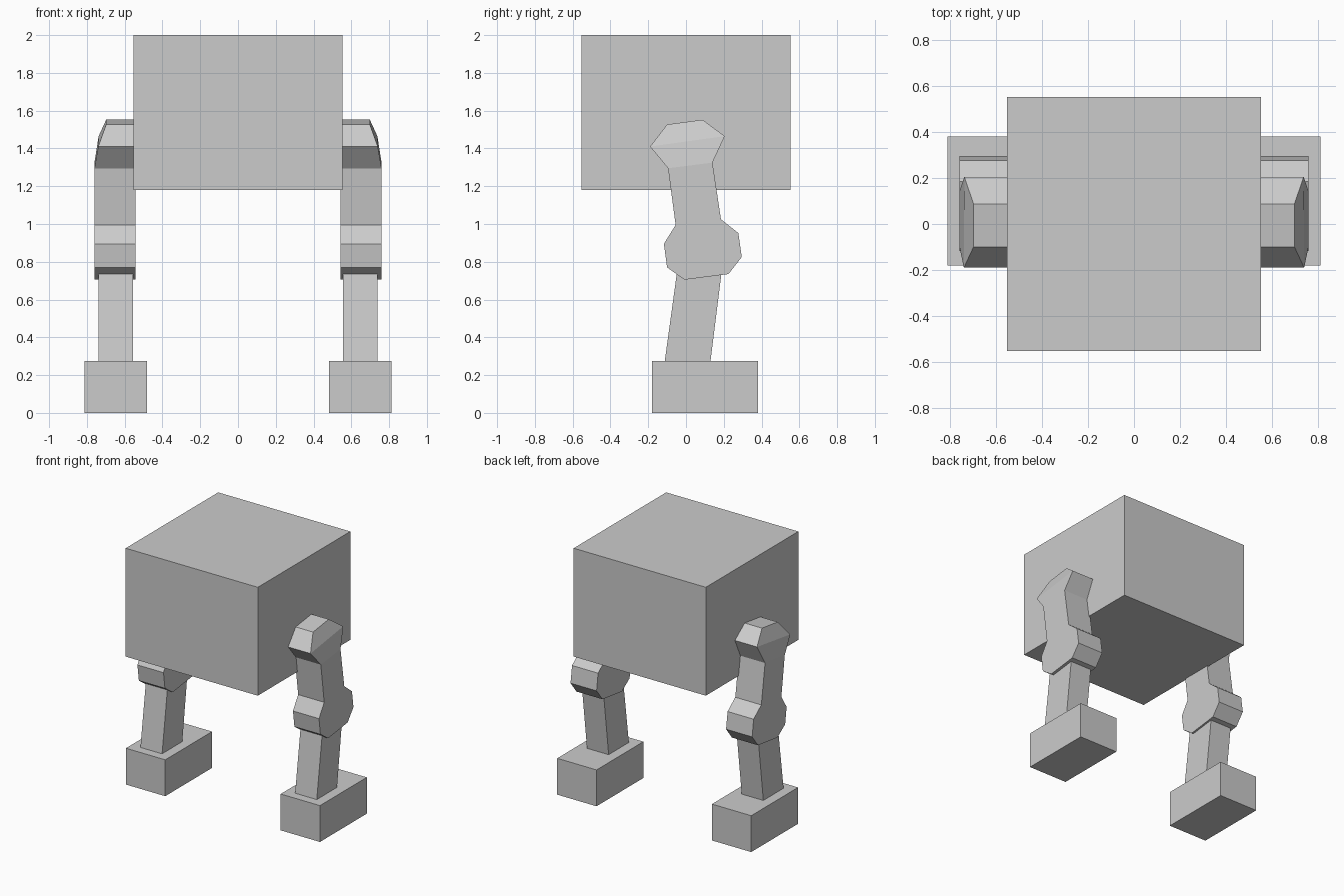
import bpy, bmesh

if "Cube" in bpy.data.objects:
    bpy.data.objects.remove(bpy.data.objects["Cube"])


def prism(name, profile, x_in, x_out, caps=None, mirror=True):
    """Extrude a (y, z) profile from x_in to x_out; x_out may be given per point."""
    n = len(profile)
    xs = x_out if isinstance(x_out, list) else [x_out] * n
    bm = bmesh.new()
    inner = [bm.verts.new((x_in, y, z)) for y, z in profile]
    outer = [bm.verts.new((x, y, z)) for x, (y, z) in zip(xs, profile)]
    bm.faces.new(inner)
    for cap in caps or [range(n)]:
        bm.faces.new([outer[i] for i in cap])
    for i in range(n):
        j = (i + 1) % n
        bm.faces.new((inner[i], inner[j], outer[j], outer[i]))
    bmesh.ops.recalc_face_normals(bm, faces=bm.faces)
    mesh = bpy.data.meshes.new(name)
    bm.to_mesh(mesh)
    bm.free()
    ob = bpy.data.objects.new(name, mesh)
    bpy.context.collection.objects.link(ob)
    if mirror:
        ob.modifiers.new("Mirror", 'MIRROR').use_mirror_merge = False
    return ob


def rect(y0, y1, z0, z1):
    return [(y0, z0), (y1, z0), (y1, z1), (y0, z1)]


# Body box
prism("body", rect(-0.553, 0.553, 1.18, 2.0), -0.553, 0.553, mirror=False)

# Feet
prism("feet", rect(-0.18, 0.38, 0, 0.275), 0.483, 0.812)

# Shins, leaning back up into the knees
prism("shins", [(-0.113, 0.27), (0.129, 0.27), (0.189, 0.75), (-0.047, 0.75)], 0.557, 0.738)

# Thighs with hip and knee bulges; the outer hip face slopes inward
thigh = [(-0.19, 1.41), (-0.10, 1.527), (0.088, 1.552), (0.205, 1.465),
         (0.14, 1.325), (0.185, 1.025), (0.277, 0.952), (0.295, 0.825),
         (0.225, 0.735), (-0.008, 0.705), (-0.10, 0.77), (-0.117, 0.895),
         (-0.055, 0.995), (-0.095, 1.295)]
prism("thighs", thigh, 0.542, [0.74, 0.698, 0.698, 0.738] + [0.76] * 10,
      caps=[(0, 1, 2, 3), (13, 0, 3, 4), range(4, 14)])
